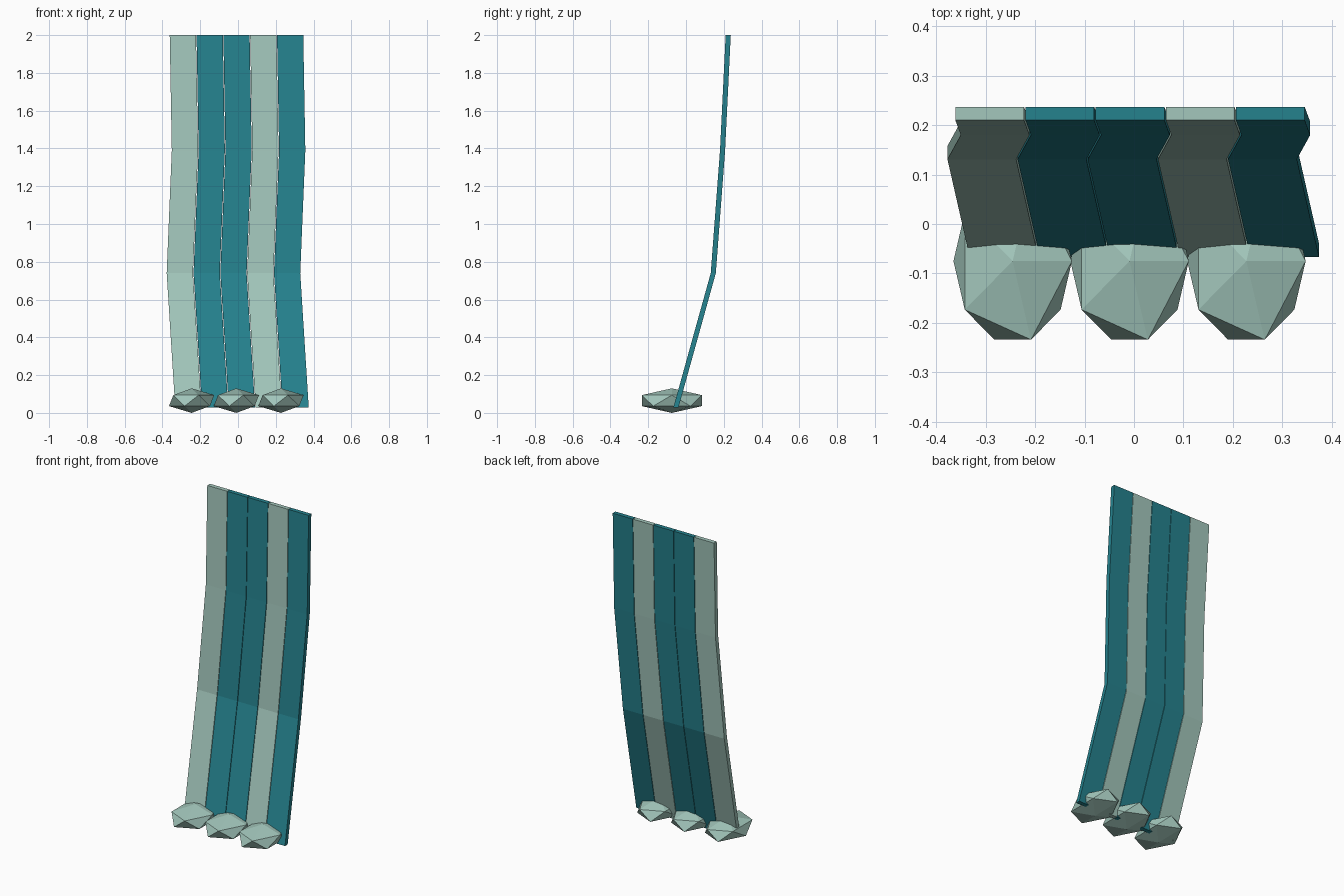
import bpy
import bmesh

cube = bpy.data.objects.get("Cube")
if cube:
    bpy.data.objects.remove(cube, do_unlink=True)


def make_material(name, rgb):
    mat = bpy.data.materials.new(name)
    mat.use_nodes = True
    color = (*rgb, 1.0)
    mat.diffuse_color = color
    mat.node_tree.nodes["Principled BSDF"].inputs["Base Color"].default_value = color
    return mat


teal = make_material("deep teal water", (0.0185, 0.223, 0.27))
pale = make_material("pale foam green", (0.366, 0.571, 0.503))


def add_object(name, bm, mat):
    bmesh.ops.recalc_face_normals(bm, faces=bm.faces)
    mesh = bpy.data.meshes.new(name)
    bm.to_mesh(mesh)
    bm.free()
    mesh.materials.append(mat)
    obj = bpy.data.objects.new(name, mesh)
    bpy.context.collection.objects.link(obj)
    return obj


# Falling path shared by all water strips: sideways shift, front y, height
PATH = [(0.029, -0.067, 0.028), (-0.016, 0.131, 0.74),
        (0.011, 0.18, 1.39), (0.0, 0.21, 2.0)]
THICKNESS = 0.027
PITCH = 0.142
WIDTH = 0.139


def water_strip(name, x, mat):
    bm = bmesh.new()
    rings = []
    for shift, y, z in PATH:
        left, right = x + shift - WIDTH / 2, x + shift + WIDTH / 2
        corners = [(left, y), (right, y), (right, y + THICKNESS), (left, y + THICKNESS)]
        rings.append([bm.verts.new((cx, cy, z)) for cx, cy in corners])
    for low, high in zip(rings, rings[1:]):
        for i in range(4):
            j = (i + 1) % 4
            bm.faces.new((low[i], low[j], high[j], high[i]))
    bm.faces.new(rings[0])
    bm.faces.new(rings[-1])
    return add_object(name, bm, mat)


# Five side-by-side strips, separated by hairline gaps
for i, mat in enumerate((pale, teal, teal, pale, teal)):
    water_strip(f"water_strip_{i + 1}", -0.008 + (i - 2) * PITCH, mat)


# Three faceted foam lumps at the foot
for i in range(3):
    bm = bmesh.new()
    bmesh.ops.create_icosphere(bm, subdivisions=1, radius=1.0)
    bmesh.ops.scale(bm, vec=(0.134, 0.187, 0.065), verts=bm.verts)
    foam = add_object(f"foam_lump_{i + 1}", bm, pale)
    foam.location = (-0.009 + (i - 1) * 0.2365, -0.075, 0.065)
